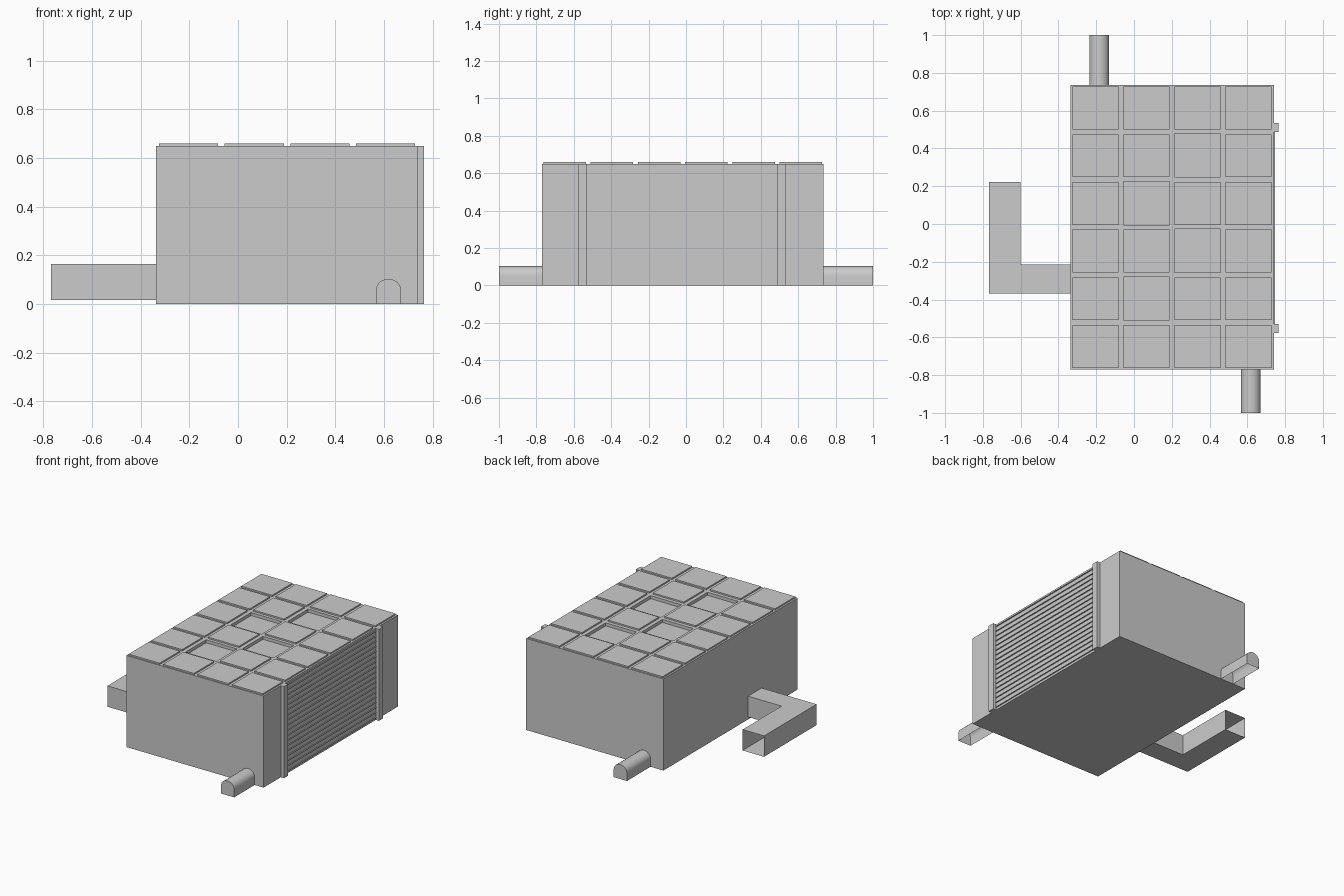
import bpy, bmesh, math

if "Cube" in bpy.data.objects:
    bpy.data.objects.remove(bpy.data.objects["Cube"])


def finish(name, bm):
    bmesh.ops.recalc_face_normals(bm, faces=bm.faces)
    me = bpy.data.meshes.new(name)
    bm.to_mesh(me)
    bm.free()
    ob = bpy.data.objects.new(name, me)
    bpy.context.collection.objects.link(ob)
    return ob


def box(name, lo, hi):
    bm = bmesh.new()
    bmesh.ops.create_cube(bm, size=1)
    for v in bm.verts:
        v.co = [(a + b) / 2 + c * (b - a) for a, b, c in zip(lo, hi, v.co)]
    return finish(name, bm)


def arch_pipe(name, cx, y_wall, y_end):
    # Arched channel with a closed outer end and an open underside
    hw, spring, top, n = 0.052, 0.055, 0.103, 12
    prof = [(cx + hw, 0)]
    for i in range(n + 1):
        a = math.pi * i / n
        prof.append((cx + hw * math.cos(a), spring + (top - spring) * math.sin(a)))
    prof.append((cx - hw, 0))
    bm = bmesh.new()
    ra = [bm.verts.new((x, y_wall, z)) for x, z in prof]
    rb = [bm.verts.new((x, y_end, z)) for x, z in prof]
    for i in range(len(prof) - 1):
        bm.faces.new((ra[i], ra[i + 1], rb[i + 1], rb[i]))
    bm.faces.new(rb)
    ob = finish(name, bm)
    bpy.ops.object.select_all(action='DESELECT')
    bpy.context.view_layer.objects.active = ob
    ob.select_set(True)
    bpy.ops.object.shade_smooth_by_angle(angle=math.radians(35))


# Main housing
X0, X1, Y0, Y1, H = -0.337, 0.74, -0.77, 0.735, 0.65
body = box("housing", (X0, Y0, 0), (X1, Y1, H))

# Roof panels: raised tiles, with four sunken wells in a staggered pattern
wells = {(1, 1), (2, 2), (1, 3), (2, 4)}
for i in range(4):
    for j in range(6):
        x, y = -0.325 + i * 0.27, -0.762 + j * 0.2525
        if (i, j) in wells:
            cut = box("well_cutter", (x, y, H - 0.022), (x + 0.243, y + 0.23, H + 0.1))
            cut.hide_render = True
            cut.hide_viewport = True
            mod = body.modifiers.new("well", 'BOOLEAN')
            mod.operation = 'DIFFERENCE'
            mod.solver = 'EXACT'
            mod.object = cut
        else:
            box("roof_panel", (x, y, H - 0.002), (x + 0.243, y + 0.227, H + 0.01))

# Grille: two uprights and thin horizontal fins
for y in (-0.577, 0.488):
    box("grille_post", (X1 - 0.005, y, 0), (0.765, y + 0.047, H))
for k in range(18):
    z = H * (k + 0.5) / 18
    box("grille_fin", (X1 - 0.002, -0.53, z - 0.002), (X1 + 0.007, 0.488, z + 0.002))

# Arched pipes front and back
arch_pipe("front_pipe", 0.618, Y0, -1.0)
arch_pipe("back_pipe", -0.184, Y1, 1.0)

# L-shaped side duct, open at its back end
plan = [(-0.60, 0.222), (-0.60, -0.215), (X0, -0.215),
        (X0, -0.367), (-0.768, -0.367), (-0.768, 0.222)]
bm = bmesh.new()
lo = [bm.verts.new((x, y, 0.017)) for x, y in plan]
hi = [bm.verts.new((x, y, 0.165)) for x, y in plan]
for i in (0, 1, 3, 4):
    bm.faces.new((lo[i], lo[i + 1], hi[i + 1], hi[i]))
bm.faces.new(lo)
bm.faces.new(hi)
finish("side_duct", bm)
